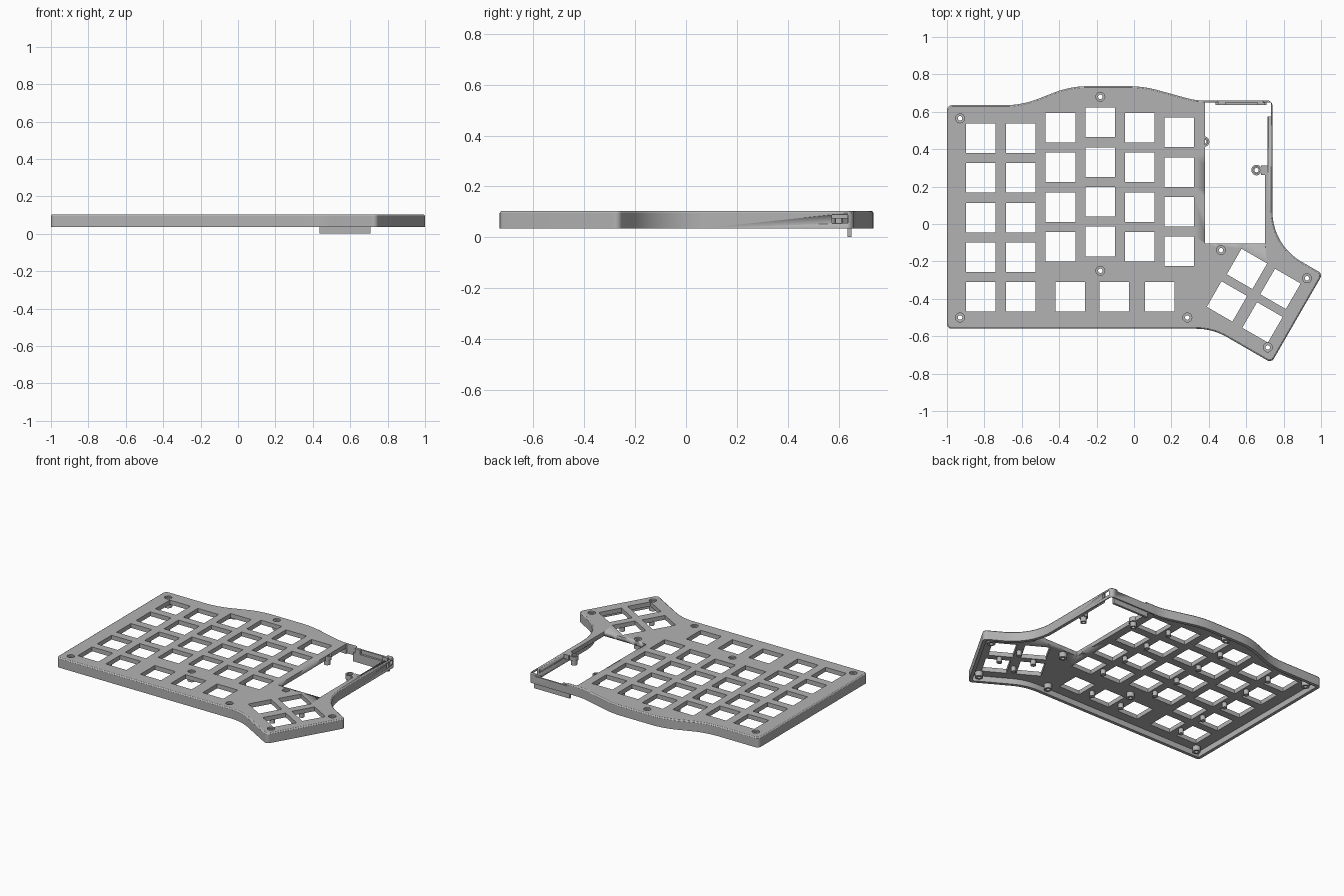
import bpy, bmesh, math
from mathutils import Vector, Matrix

if "Cube" in bpy.data.objects:
    bpy.data.objects.remove(bpy.data.objects["Cube"])

grey = bpy.data.materials.new("case_grey")
grey.diffuse_color = (0.45, 0.45, 0.45, 1)
grey.use_nodes = True
grey.node_tree.nodes["Principled BSDF"].inputs["Base Color"].default_value = grey.diffuse_color
Z0, Z1, PLATE_Z, WALL = 0.035, 0.104, 0.074, 0.022


def finish(bm, name, angle=30):
    bmesh.ops.recalc_face_normals(bm, faces=bm.faces)
    me = bpy.data.meshes.new(name)
    bm.to_mesh(me)
    bm.free()
    me.materials.append(grey)
    ob = bpy.data.objects.new(name, me)
    bpy.context.collection.objects.link(ob)
    bpy.ops.object.select_all(action='DESELECT')
    ob.select_set(True)
    bpy.context.view_layer.objects.active = ob
    bpy.ops.object.shade_smooth_by_angle(angle=math.radians(angle))
    return ob


def prism(name, loops, z0, z1):
    """Extrude an outer loop with any number of hole loops."""
    bm = bmesh.new()
    edges = []
    for loop in loops:
        vs = [bm.verts.new((x, y, z0)) for x, y in loop]
        edges += [bm.edges.new((vs[i - 1], vs[i])) for i in range(len(vs))]
    bmesh.ops.triangle_fill(bm, use_beauty=True, edges=edges, normal=(0, 0, 1))
    ext = bmesh.ops.extrude_face_region(bm, geom=bm.faces[:])
    bmesh.ops.translate(bm, vec=(0, 0, z1 - z0),
                        verts=[g for g in ext['geom'] if isinstance(g, bmesh.types.BMVert)])
    return finish(bm, name)


def loft(name, rings):
    """Closed tube through a closed series of equal rings."""
    bm = bmesh.new()
    vs = [[bm.verts.new(p) for p in ring] for ring in rings]
    n = len(vs[0])
    for k in range(len(vs)):
        a, b = vs[k - 1], vs[k]
        for i in range(n):
            bm.faces.new((a[i - 1], a[i], b[i], b[i - 1]))
    return finish(bm, name)


def rect(x0, y0, x1, y1):
    return [(x0, y0), (x1, y0), (x1, y1), (x0, y1)]


def circle(c, r, n=20):
    return [(c[0] + r * math.cos(i * math.tau / n), c[1] + r * math.sin(i * math.tau / n))
            for i in range(n)]


def fillet(corners, seg=10):
    pts = []
    for i, (x, y, r) in enumerate(corners):
        p = Vector((x, y))
        a = (Vector(corners[i - 1][:2]) - p).normalized()
        b = (Vector(corners[(i + 1) % len(corners)][:2]) - p).normalized()
        half = a.angle(b) / 2
        c = p + (a + b).normalized() * r / math.sin(half)
        s = p + a * r / math.tan(half) - c
        e = p + b * r / math.tan(half) - c
        turn = math.atan2(s.x * e.y - s.y * e.x, s.dot(e))
        for k in range(seg + 1):
            pts.append(c + Matrix.Rotation(turn * k / seg, 2) @ s)
    return pts


def inset(pts, d):
    out = []
    for i, p in enumerate(pts):
        a = (p - pts[i - 1]).normalized()
        b = (pts[(i + 1) % len(pts)] - p).normalized()
        n = (Vector((-a.y, a.x)) + Vector((-b.y, b.x))).normalized()
        out.append(p + n * d / max(0.5, n.dot(Vector((-a.y, a.x)))))
    return out


def cut(ob, cutter):
    m = ob.modifiers.new("cut", 'BOOLEAN')
    m.operation, m.solver, m.object = 'DIFFERENCE', 'EXACT', cutter
    bpy.context.view_layer.objects.active = ob
    bpy.ops.object.modifier_apply(modifier=m.name)


# Case outline, counter-clockwise: x, y, corner radius
outline = fillet([(-1, -.56, .026), (.42, -.56, .33), (.735, -.742, .026), (1.009, -.267, .026),
                  (.74, -.112, .31), (.74, .66, .026), (.33, .66, .35), (.05, .737, .6),
                  (-.34, .737, .5), (-.6, .635, .5), (-1, .635, .026)])

# Outer wall with a chamfered top edge
wall = loft("outer_wall", [[(p.x, p.y, z) for p in inset(outline, d)] for d, z in
                           [(0, Z0), (0, Z1 - .008), (.003, Z1 - .003), (.008, Z1),
                            (WALL, Z1), (WALL, Z0)]])

# Switch openings
keys = []
for x, top, count in [(-.82, .459, 5), (-.605, .459, 5), (-.393, .515, 4),
                      (-.18, .543, 4), (.03, .515, 4), (.243, .49, 4)]:
    keys += [(x, top - .2122 * i, 0) for i in range(count)]
keys += [(x, -.39, 0) for x in (-.34, -.105, .137)]
keys += [(x, y, -30) for x, y in [(.604, -.24), (.783, -.347), (.497, -.414), (.687, -.526)]]
holes = []
for x, y, ang in keys:
    rot = Matrix.Rotation(math.radians(ang), 2)
    holes.append([Vector((x, y)) + rot @ Vector(c) for c in rect(-.079, -.079, .079, .079)])

# Top plate with switch and screw openings
screws = [(-.93, .565), (-.93, -.5), (-.18, .68), (.465, -.14), (.925, -.29),
          (.715, -.66), (.285, -.5), (-.18, -.25)]
edge_screws = [(.375, .44), (.655, .288)]
plate = prism("switch_plate",
              [inset(outline, WALL)] + holes + [circle(s, .024) for s in screws], PLATE_Z, Z1)

# Open controller bay and side port
bay = prism("bay_cutter", [[(.38, -.105), (.70, -.105), (.70, .31), (.715, .31), (.715, .575),
                            (.733, .575), (.733, .65), (.38, .65)]], -.1, .3)
side_port = prism("side_port_cutter", [rect(.70, .575, .80, .638)], .055, .088)
back_port = prism("back_port_cutter", [rect(.45, .60, .69, .70)], .088, .2)
cut(plate, bay)
for cutter in (bay, side_port, back_port):
    cut(wall, cutter)
for cutter in (bay, side_port, back_port):
    bpy.data.objects.remove(cutter)

# Back tab hanging below the port, with two small ledges
prism("back_tab", [rect(.435, .636, .708, .651)], 0, .06)
for x in (.45, .66):
    prism("port_ledge", [rect(x, .636, x + .04, .655)], .06, .092)


def tube(name, c, inner, outer, z0, z1):
    return loft(name, [[(x, y, z) for x, y in circle(c, r)] for r, z in
                       [(outer, z0), (outer, z1), (inner, z1), (inner, z0)]])


# Screw bosses, recessed below the top face
for s in screws:
    tube("screw_boss", s, .012, .0255, .04, .094)
for s in edge_screws:
    tube("edge_screw_boss", s, .012, .02, .04, .094)
    tube("edge_screw_collar", s, .018, .028, PLATE_Z, Z1)

# Bridge from the bay boss to the side rim
prism("boss_bridge", [rect(.68, .262, .722, .312)], PLATE_Z, Z1)

# Support pegs under the plate
pegs = [(-.712, .459 - .2122 * i) for i in range(5)]
pegs += [(x, .5 - .2122 * i) for x in (-.287, .137) for i in range(4)]
pegs += [(-.22, -.39), (.016, -.39), (.693, -.294), (.592, -.47), (.55, -.327), (.735, -.437)]
for p in pegs:
    prism("support_peg", [circle(p, .017, 16)], .04, PLATE_Z + .002)
